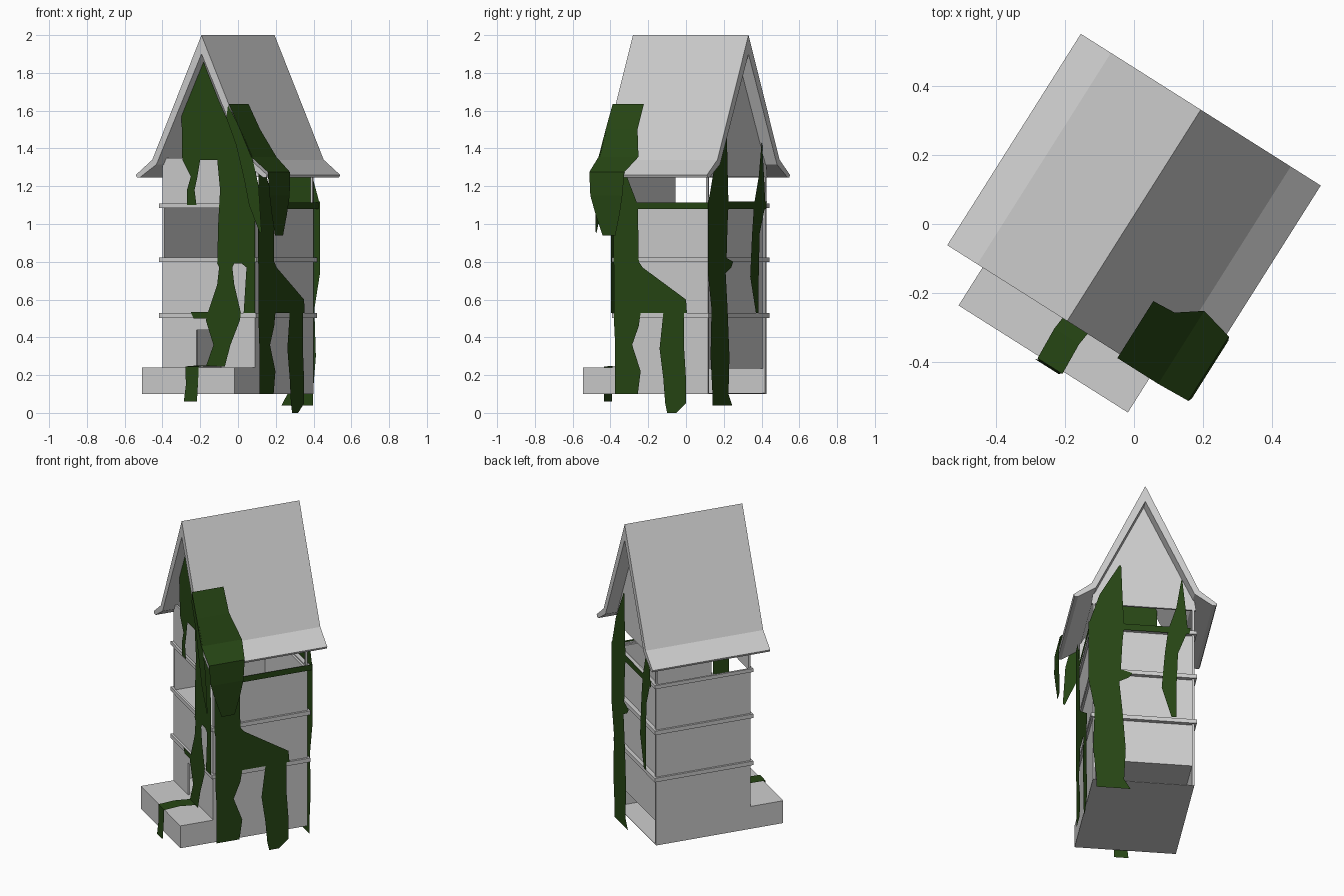
import bpy, math
from mathutils import Matrix, Vector

if "Cube" in bpy.data.objects:
    bpy.data.objects.remove(bpy.data.objects["Cube"])

# Whole house is turned about z; parts are built in local u (width), v (depth), z
ANG = math.radians(-32.3)
C, S = math.cos(ANG), -math.sin(ANG)
OY = 0.025
M = Matrix.Translation((0, OY, 0)) @ Matrix.Rotation(ANG, 4, 'Z')


def material(name, col):
    m = bpy.data.materials.new(name)
    m.diffuse_color = (*col, 1)
    m.use_nodes = True
    m.node_tree.nodes["Principled BSDF"].inputs["Base Color"].default_value = m.diffuse_color
    return m


GREY = material("pale_grey", (0.62, 0.62, 0.62))
GREEN = material("ivy_green", (0.02, 0.062, 0.007))


def mesh_obj(name, verts, faces, mat):
    me = bpy.data.meshes.new(name)
    me.from_pydata([M @ Vector(v) for v in verts], [], faces)
    me.materials.append(mat)
    me.validate()
    ob = bpy.data.objects.new(name, me)
    bpy.context.collection.objects.link(ob)
    return ob


def box(name, u0, u1, v0, v1, z0, z1):
    vs = [(u, v, z) for z in (z0, z1) for u, v in ((u0, v0), (u1, v0), (u1, v1), (u0, v1))]
    fs = [(3, 2, 1, 0), (4, 5, 6, 7)] + [(i, (i + 1) % 4, (i + 1) % 4 + 4, i + 4) for i in range(4)]
    return mesh_obj(name, vs, fs, GREY)


def extrude_profile(name, pts, v0, v1):
    n = len(pts)
    vs = [(u, v, z) for v in (v0, v1) for u, z in pts]
    fs = [tuple(range(n)), tuple(reversed(range(n, 2 * n)))]
    fs += [(i, i + n, (i + 1) % n + n, (i + 1) % n) for i in range(n)]
    return mesh_obj(name, vs, fs, GREY)


W, T = 0.29, 0.012
# Side walls, back wall, front wall with doorway
for n, s in (("left_wall", -1), ("right_wall", 1)):
    a, b = sorted((s * W, s * (W - T)))
    box(n, a, b, -W, W, 0.1, 1.1)
box("back_wall", -W + T, W - T, W - 2 * T, W - T, 0.24, 1.1)
D = 0.078
box("front_wall_left", -W + T, -D, -W, -W + T, 0.24, 0.8)
box("front_wall_right", D, W - T, -W, -W + T, 0.24, 0.8)
box("front_wall_over_door", -D, D, -W, -W + T, 0.44, 0.8)
box("front_wall_upper", -W, W, -W, -W + T, 1.1, 1.35)
for n, s in (("back_post_left", -1), ("back_post_right", 1)):
    a, b = sorted((s * W, s * (W - T)))
    box(n, a, b, W - T, W, 1.1, 1.3)

# Floors and front platform
P = -0.492
box("bottom_plate", -W, W, P, W, 0.1, 0.104)
box("ground_floor", -W, W, P, W - T, 0.236, 0.24)
box("upper_floor", -W + T, W - T, -W, W - 2 * T, 0.80, 0.81)
box("platform_front", -W, W, P, P + T, 0.104, 0.236)
box("platform_left", -W, -W + T, P + T, -W, 0.104, 0.236)
box("platform_right", W - T, W, P + T, -W, 0.104, 0.236)

# Trim bands at each storey
R = 0.303
for k, (z0, z1) in enumerate(((0.503, 0.528), (0.798, 0.823), (1.086, 1.108))):
    box(f"trim_front_{k}", -R, R, -R, -W, z0, z1)
    box(f"trim_back_{k}", -R, R, W - T, R, z0, z1)
    box(f"trim_left_{k}", -R, -W, -W, W - T, z0, z1)
    box(f"trim_right_{k}", W, R, -W, W - T, z0, z1)

# Flared gable roof shell and back gable
half_out = [(0.411, 1.26), (0.308, 1.34)]
half_in = [(0.282, 1.315), (0.385, 1.247)]
roof = ([(-u, z) for u, z in half_out] + [(0, 2.0)] + half_out[::-1]
        + [(0.405, 1.247)] + half_in[::-1] + [(0, 1.9)]
        + [(-u, z) for u, z in half_in] + [(-0.405, 1.247)])
extrude_profile("roof", roof, -0.362, 0.362)
extrude_profile("back_gable", [(-0.3, 1.25), (-0.29, 1.32), (0, 1.91), (0.29, 1.32), (0.3, 1.25)],
                W - T, W)


# Ivy: rows of (z, edge a, edge b) on a house side, edges read along world x or y
def on_front(x, z, v=-0.309):
    return ((x - S * v) / C, v, z)


def on_right(y, z, u=0.309):
    return (u, (y - OY + S * u) / C, z)


def on_back(y, z, v=0.309):
    return ((OY + C * v - y) / S, v, z)


def ivy_rows(name, rows):
    vs = [p for r in rows for p in r]
    fs = [(2 * i, 2 * i + 1, 2 * i + 3, 2 * i + 2) for i in range(len(rows) - 1)]
    return mesh_obj(name, vs, fs, GREEN)


def ivy(name, side, rows):
    return ivy_rows(name, [(side(a, z), side(b, z)) for z, a, b in rows])


# Front ivy
ivy("ivy_gable", on_front, [(1.89, -.2, -.195), (1.65, -.3, -.1), (1.34, -.295, .04)])
ivy("ivy_gable_tip", on_front, [(1.34, -.295, -.2), (1.25, -.25, -.215), (1.18, -.27, -.23), (1.1, -.27, -.22)])
ivy("ivy_front_column", on_front, [(1.34, -.11, .04), (1.18, -.095, .08), (1.0, -.105, .09), (.79, -.11, .09)])
ivy("ivy_front_middle", on_front, [(.79, -.11, -.02), (.77, -.1, -.03), (.68, -.11, -.02), (.53, -.16, .015),
                                   (.49, -.17, .01), (.36, -.13, -.04), (.245, -.17, -.07)])
ivy("ivy_front_edge", on_front, [(.79, .02, .09), (.77, .045, .09), (.53, .03, .09)])
ivy("ivy_front_shelf", on_front, [(.533, -.25, -.02), (.5, -.235, -.02)])
# Ivy across the platform and over its edge
ivy_rows("ivy_platform", [((-.01, -.305, .246), (.077, -.305, .246)), ((-.02, -.4, .25), (.065, -.4, .25)),
                          ((-.015, -.499, .246), (.07, -.499, .246)), ((-.01, -.5, .15), (.065, -.5, .15)),
                          ((-.02, -.505, .06), (.062, -.505, .06))])

# Right side ivy
ivy("ivy_right_column", on_right, [(1.27, -.38, -.32), (1.1, -.385, -.255), (.8, -.385, -.25), (.77, -.38, -.23),
                                   (.6, -.38, .0), (.53, -.38, .005)])
ivy("ivy_right_leg", on_right, [(.53, -.38, -.24), (.46, -.38, -.25), (.36, -.375, -.285), (.22, -.375, -.24),
                                (.1, -.375, -.255)])
ivy("ivy_right_strand", on_right, [(.53, -.12, -.01), (.34, -.14, -.01), (.18, -.12, .0), (.05, -.11, .0),
                                   (0.0, -.1, -.05)])
ivy("ivy_right_band", on_right, [(1.115, -.26, .122), (1.08, -.26, .122)])

# Back ivy
ivy("ivy_back_column", on_back, [(1.5, .21, .216), (1.3, .15, .22), (1.1, .116, .225), (1.0, .116, .22),
                                 (.82, .116, .215), (.8, .116, .25), (.77, .116, .24), (.74, .116, .21),
                                 (.55, .135, .22), (.3, .13, .23), (.1, .14, .225), (.04, .14, .245)])
ivy("ivy_back_strand", on_back, [(1.43, .4, .403), (1.25, .385, .413), (1.1, .36, .42), (.95, .35, .39),
                                 (.72, .34, .385), (.53, .37, .385)])
ivy("ivy_back_band", on_back, [(1.12, .116, .428), (1.08, .116, .425)])

# Ivy over the roof slope, hanging past the eave (u, z, v0, v1)
ivy_rows("ivy_roof", [((u, v0, z), (u, v1, z)) for u, z, v0, v1 in (
    (.18, 1.635, -.375, -.18), (.25, 1.5, -.375, -.175), (.32, 1.355, -.375, -.125),
    (.42, 1.275, -.37, -.15), (.425, 1.15, -.36, -.16), (.42, 1.05, -.33, -.18), (.415, .94, -.29, -.21))])
ivy_rows("ivy_roof_rim", [((.17, -.368, 1.63), (.16, -.368, 1.56)), ((.25, -.368, 1.5), (.22, -.368, 1.42)),
                          ((.32, -.368, 1.36), (.27, -.368, 1.24)), ((.36, -.365, 1.2), (.3, -.365, 1.1)),
                          ((.375, -.36, .96), (.365, -.36, .95))])
